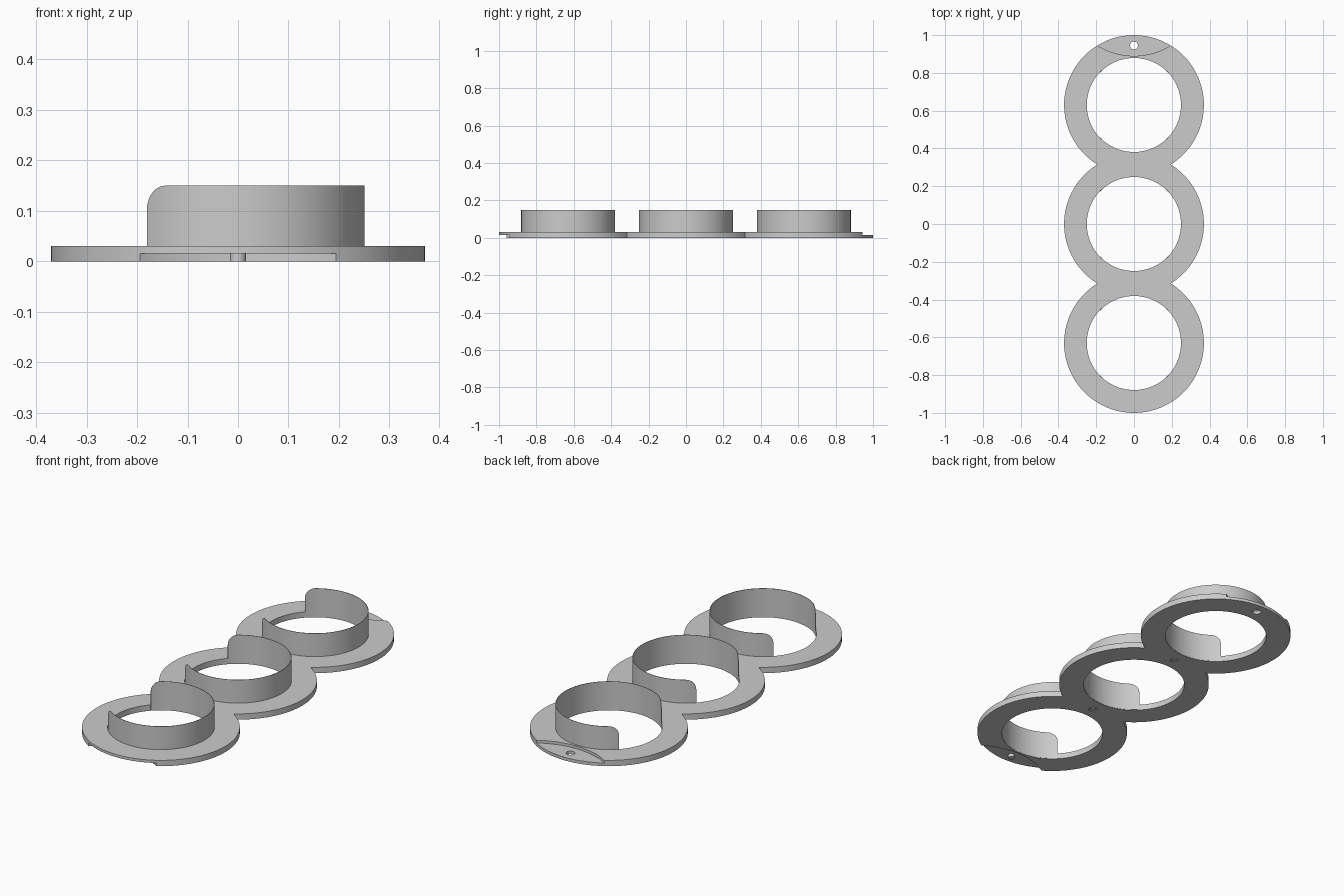
import bpy, bmesh
from math import sin, cos, asin, acos, pi, radians
from mathutils import Matrix

if "Cube" in bpy.data.objects:
    bpy.data.objects.remove(bpy.data.objects["Cube"])

R, HOLE, PITCH = 0.37, 0.25, 0.63      # ring radius, opening radius, ring spacing
PLATE, STEP, TOP = 0.03, 0.016, 0.15   # plate top, lap joint height, collar top
CENTRES = (-PITCH, 0, PITCH)

grey = bpy.data.materials.new("grey plastic")
grey.use_nodes = True
grey.diffuse_color = (0.6, 0.6, 0.6, 1)
grey.node_tree.nodes["Principled BSDF"].inputs["Base Color"].default_value = (0.6, 0.6, 0.6, 1)


def make_object(name, bm):
    bmesh.ops.recalc_face_normals(bm, faces=bm.faces)
    mesh = bpy.data.meshes.new(name)
    bm.to_mesh(mesh)
    bm.free()
    mesh.materials.append(grey)
    obj = bpy.data.objects.new(name, mesh)
    bpy.context.collection.objects.link(obj)
    return obj


def cylinder(name, y, radius, z0, z1, segments=128):
    bm = bmesh.new()
    bmesh.ops.create_cone(bm, cap_ends=True, segments=segments, radius1=radius,
                          radius2=radius, depth=z1 - z0,
                          matrix=Matrix.Translation((0, y, (z0 + z1) / 2)))
    return make_object(name, bm)


def activate(obj):
    bpy.ops.object.select_all(action='DESELECT')
    obj.select_set(True)
    bpy.context.view_layer.objects.active = obj


def cut(target, cutter):
    cutter.hide_render = True
    mod = target.modifiers.new("cut", 'BOOLEAN')
    mod.operation, mod.solver, mod.object = 'DIFFERENCE', 'EXACT', cutter
    activate(target)
    bpy.ops.object.modifier_apply(modifier=mod.name)
    bpy.data.objects.remove(cutter)


def smooth(obj):
    activate(obj)
    bpy.ops.object.shade_smooth_by_angle(angle=radians(30))


# Base plate: outline of three overlapping discs, extruded
waist = asin(PITCH / 2 / R)
side = []
for i, c in enumerate(CENTRES):
    a0 = -pi / 2 if i == 0 else -waist
    a1 = pi / 2 if i == 2 else waist
    for k in range(49):
        if i and k == 0:
            continue
        a = a0 + (a1 - a0) * k / 48
        side.append((R * cos(a), c + R * sin(a)))
outline = side + [(-x, y) for x, y in reversed(side[1:-1])]
bm = bmesh.new()
face = bm.faces.new([bm.verts.new((x, y, 0)) for x, y in outline])
grown = bmesh.ops.extrude_face_region(bm, geom=[face])["geom"]
bmesh.ops.translate(bm, vec=(0, 0, PLATE),
                    verts=[v for v in grown if isinstance(v, bmesh.types.BMVert)])
plate = make_object("base_plate", bm)

# Round openings
for c in CENTRES:
    cut(plate, cylinder("opening_cutter", c, HOLE, -0.1, 0.1))

# Lap joints: upper half removed at the back, lower half at the front
cut(plate, cylinder("back_lap_cutter", 2 * PITCH, R, STEP, 0.1))
cut(plate, cylinder("front_lap_cutter", -2 * PITCH, R, -0.1, STEP))

# Pin hole at the back, pin sockets at the waists
cut(plate, cylinder("pin_hole_cutter", 1.5 * PITCH, 0.021, -0.1, 0.1, 32))
for y in (-PITCH / 2, PITCH / 2):
    cut(plate, cylinder("socket_cutter", y, 0.021, -0.1, STEP, 32))
smooth(plate)

# Locating pins
for label, y in (("front", -1.5), ("front_waist", -0.5), ("back_waist", 0.5)):
    smooth(cylinder(label + "_pin", y * PITCH, 0.016, 0, STEP + 0.002, 32))

# Thin open collars with rounded upper corners beside the gap
FILLET = 0.05
end = acos(-0.18 / HOLE)
start = end - FILLET / HOLE
half = [(start * k / 40, TOP) for k in range(41)]
for k in range(1, 13):
    p = pi / 2 * k / 12
    half.append((start + FILLET / HOLE * sin(p), TOP - FILLET + FILLET * cos(p)))
columns = [(-a, z) for a, z in reversed(half[1:])] + half


def collar(name, y):
    bm = bmesh.new()
    rows = []
    for a, z in columns:
        loop = ((0.2488, 0.002), (0.251, 0.002), (0.251, z), (0.2488, z))
        rows.append([bm.verts.new((r * cos(a), y + r * sin(a), h)) for r, h in loop])
    for p, q in zip(rows, rows[1:]):
        for j in range(4):
            n = (j + 1) % 4
            bm.faces.new((p[j], p[n], q[n], q[j]))
    bm.faces.new(rows[0])
    bm.faces.new(rows[-1])
    smooth(make_object(name, bm))


for label, c in zip(("front", "middle", "back"), CENTRES):
    collar(label + "_collar", c)
